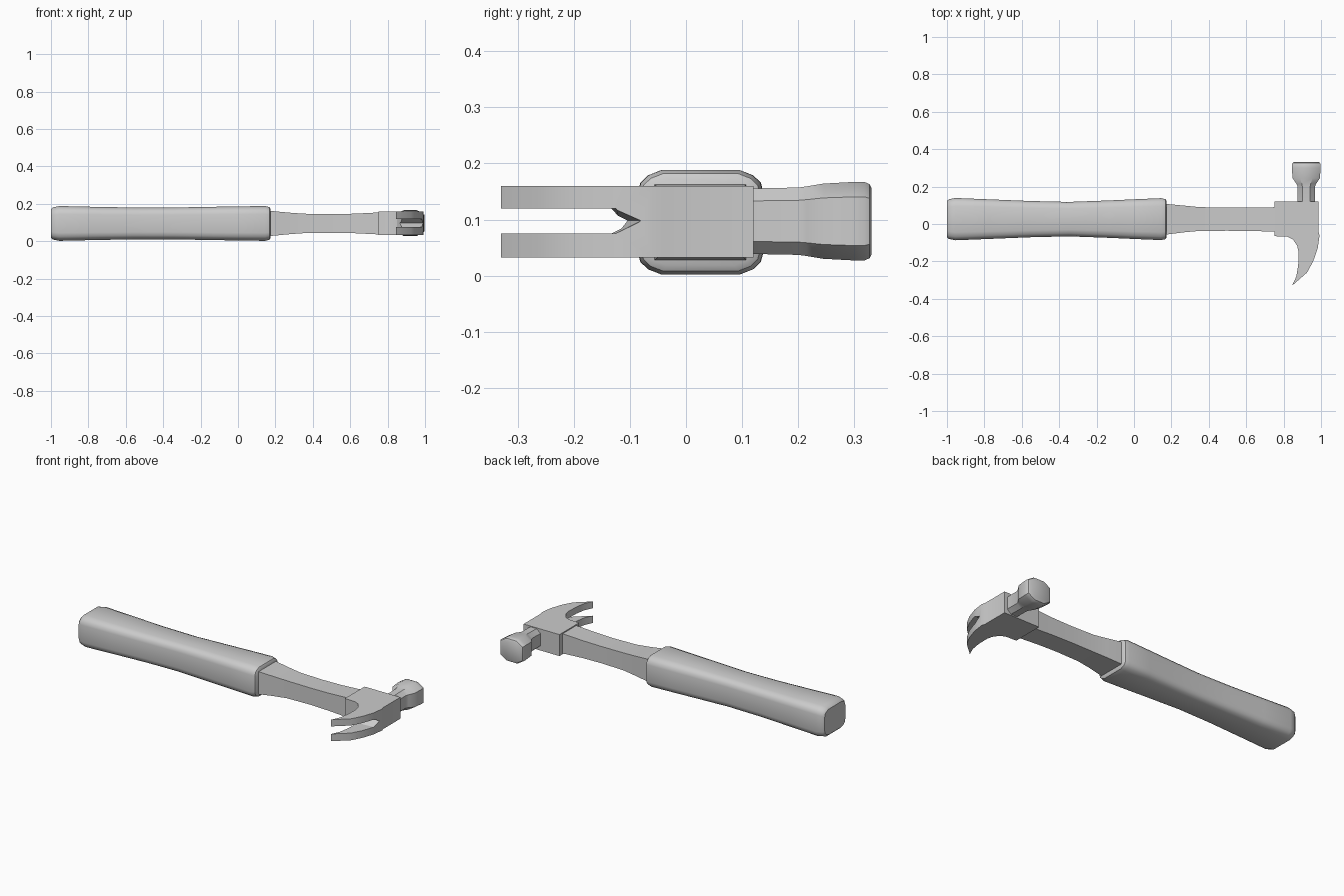
import bpy, bmesh
from mathutils import Vector

if "Cube" in bpy.data.objects:
    bpy.data.objects.remove(bpy.data.objects["Cube"])

CZ = 0.095   # height of the tool's mid plane


def finish(bm, name, smooth=None):
    bmesh.ops.recalc_face_normals(bm, faces=bm.faces)
    me = bpy.data.meshes.new(name)
    bm.to_mesh(me)
    bm.free()
    ob = bpy.data.objects.new(name, me)
    bpy.context.collection.objects.link(ob)
    if smooth:
        bpy.ops.object.select_all(action='DESELECT')
        ob.select_set(True)
        bpy.context.view_layer.objects.active = ob
        bpy.ops.object.shade_smooth_by_angle(angle=smooth)
    return ob


def loft(name, rings, smooth=None):
    """Skin a list of closed rings and cap both ends."""
    bm = bmesh.new()
    vs = [[bm.verts.new(p) for p in r] for r in rings]
    n = len(vs[0])
    for a, b in zip(vs, vs[1:]):
        for i in range(n):
            j = (i + 1) % n
            bm.faces.new((a[i], a[j], b[j], b[i]))
    bm.faces.new(vs[0])
    bm.faces.new(vs[-1])
    return finish(bm, name, smooth)


def mirror4(corner):
    """Corner points of the first quadrant -> full symmetric ring."""
    right = corner + [(u, -v) for u, v in reversed(corner)]
    return right + [(-u, -v) for u, v in right]


# grip: rounded box section, slimmer at the waist, softened ends
section = mirror4([(0.62, 1.0), (0.83, 0.9), (0.95, 0.76), (1.0, 0.54)])
grip = [(-1.0, 0.097, 0.076), (-0.99, 0.106, 0.086), (-0.955, 0.113, 0.093),
        (-0.78, 0.106, 0.089), (-0.56, 0.097, 0.085), (-0.35, 0.092, 0.085),
        (-0.13, 0.100, 0.089), (0.0, 0.106, 0.091), (0.145, 0.112, 0.093),
        (0.168, 0.107, 0.087), (0.175, 0.097, 0.077)]
loft("grip", [[(x, 0.026 + u * a, CZ + v * b) for u, v in section]
              for x, a, b in grip], 0.7)

# shaft between grip and head
shaft = [(0.12, -0.06, 0.11, 0.069), (0.175, -0.056, 0.107, 0.067),
         (0.27, -0.044, 0.098, 0.058), (0.35, -0.037, 0.09, 0.052),
         (0.5, -0.036, 0.088, 0.05), (0.62, -0.038, 0.088, 0.052),
         (0.78, -0.04, 0.09, 0.06)]
loft("shaft", [[(x, y0, CZ - h), (x, y1, CZ - h), (x, y1, CZ + h), (x, y0, CZ + h)]
               for x, y0, y1, h in shaft], 0.5)

# head block and curved claw: one extruded outline
outline = [(0.75, 0.12), (0.986, 0.12), (0.986, -0.04), (0.992, -0.06),
           (0.982, -0.13), (0.958, -0.2), (0.925, -0.26), (0.845, -0.33),
           (0.868, -0.28), (0.878, -0.22), (0.88, -0.15), (0.872, -0.115),
           (0.85, -0.083), (0.82, -0.068), (0.75, -0.065)]
head = loft("head_and_claw", [[(x, y, z) for x, y in outline]
                              for z in (CZ - 0.063, CZ + 0.065)], 0.45)

# nail slot: tapered V cut through the claw
slot = loft("slot_cutter", [[(x, -0.5, 0.075), (x, back, 0.075), (x, tip, 0.098),
                             (x, back, 0.12), (x, -0.5, 0.12)]
                            for x, back, tip in ((0.78, -0.14, -0.12),
                                                 (1.02, -0.123, -0.075))])
slot.hide_render = True
slot.hide_set(True)
cut = head.modifiers.new("slot", 'BOOLEAN')
cut.operation = 'DIFFERENCE'
cut.object = slot
cut.solver = 'EXACT'

# striking face: eight-sided neck flaring to a softened face
octagon = mirror4([(0.45, 1.0), (1.0, 0.62)])
poll = [(0.1, 0.046, 0.058), (0.2, 0.046, 0.06), (0.215, 0.053, 0.062),
        (0.245, 0.073, 0.067), (0.3, 0.077, 0.07), (0.318, 0.077, 0.07),
        (0.327, 0.073, 0.066), (0.331, 0.066, 0.059)]
loft("striking_face", [[(0.921 + u * a, y, CZ + 0.002 + v * b) for u, v in octagon]
                       for y, a, b in poll], 0.6)
